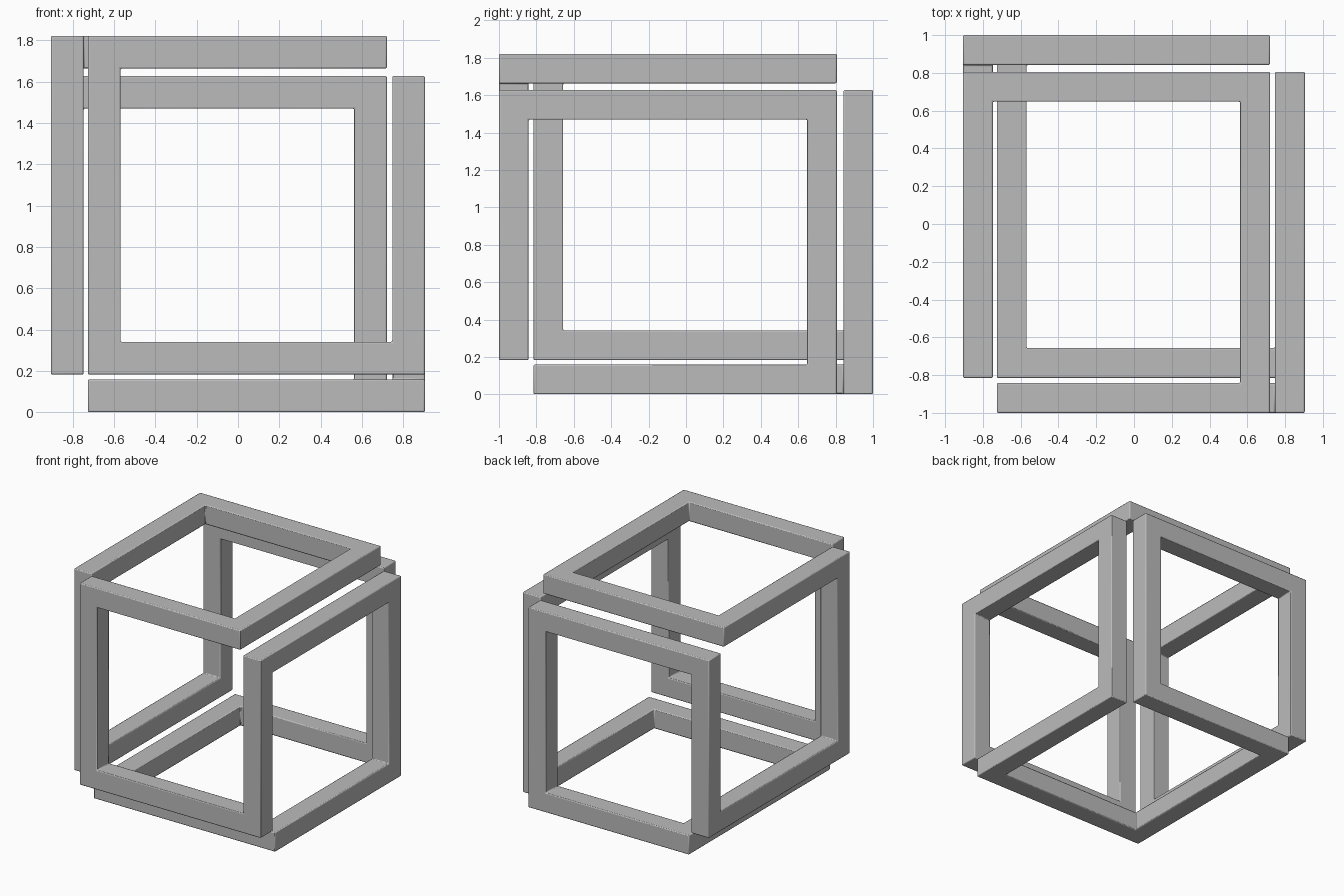
import bpy
import bmesh
from mathutils import Vector

cube = bpy.data.objects.get("Cube")
if cube:
    bpy.data.objects.remove(cube, do_unlink=True)

# Beam centre lines available on each axis, from low to high
XS = dict(zip("ABCD", (-0.826, -0.647, 0.641, 0.825)))
YS = dict(zip("abcd", (-0.921, -0.736, 0.727, 0.921)))
ZS = dict(zip("0123", (0.080, 0.262, 1.548, 1.742)))
HALF = 0.079

# One closed loop of beams that visits all six sides of the cube
ROUTE = ("Ab3 Ac3 Cc3 Ca3 Ba3 Ba1 Da1 Da2 Dc2 "
         "Dc0 Db0 Bb0 Bd0 Cd0 Cd2 Ad2 Ad1 Ab1").split()
nodes = [Vector((XS[x], YS[y], ZS[z])) for x, y, z in ROUTE]
count = len(nodes)


def heading(i):
    return (nodes[(i + 1) % count] - nodes[i % count]).normalized()


# Mitred square section at every corner
bm = bmesh.new()
rings = []
for i, p in enumerate(nodes):
    d_in, d_out = heading(i - 1), heading(i)
    side = d_in.cross(d_out) * HALF
    mitre = (d_in - d_out) * HALF
    rings.append([bm.verts.new(p + side * s + mitre * m)
                  for s, m in ((1, 1), (1, -1), (-1, -1), (-1, 1))])

# Straight beam walls between neighbouring corners
for i, ring in enumerate(rings):
    d = heading(i)
    following = rings[(i + 1) % count]

    def partner(v):
        return min(following, key=lambda w: (w.co - v.co).cross(d).length)

    for k in range(4):
        a, b = ring[k], ring[(k + 1) % 4]
        bm.faces.new((a, b, partner(b), partner(a)))
bmesh.ops.recalc_face_normals(bm, faces=bm.faces)

mesh = bpy.data.meshes.new("cube_loop_frame")
bm.to_mesh(mesh)
bm.free()
frame = bpy.data.objects.new("cube_loop_frame", mesh)
bpy.context.collection.objects.link(frame)

# Plain grey finish
grey = bpy.data.materials.new("mid_grey")
grey.use_nodes = True
colour = (0.5, 0.5, 0.5, 1)
grey.diffuse_color = colour
for node in grey.node_tree.nodes:
    if node.type == "BSDF_PRINCIPLED":
        node.inputs["Base Color"].default_value = colour
mesh.materials.append(grey)

# Softened edges
bevel = frame.modifiers.new("soft_edges", "BEVEL")
bevel.width = 0.007
bevel.segments = 2
bevel.limit_method = "ANGLE"

bpy.ops.object.select_all(action="DESELECT")
frame.select_set(True)
bpy.context.view_layer.objects.active = frame
bpy.ops.object.shade_smooth_by_angle()
